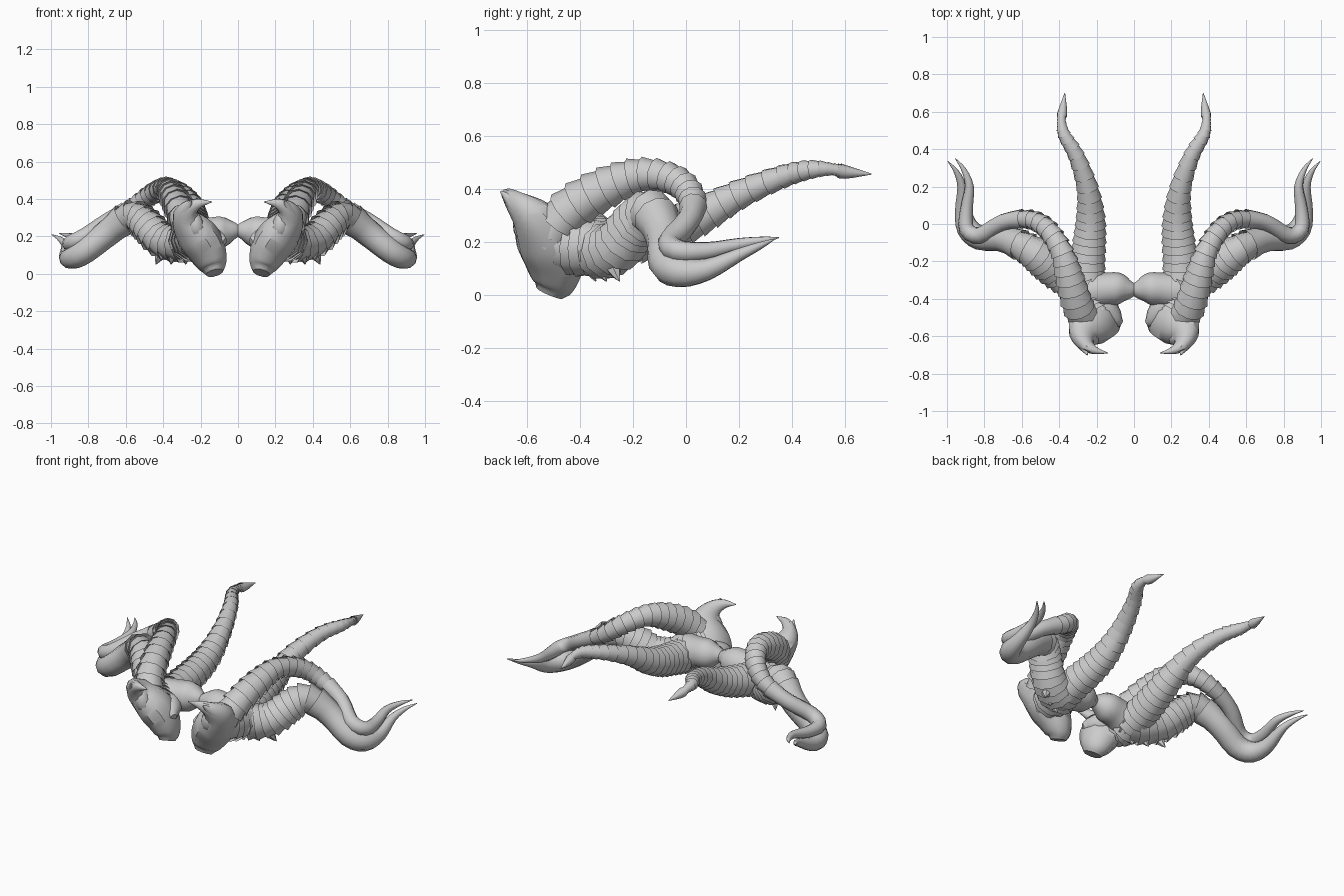
import bpy, bmesh, math
from mathutils import Vector


def spline(pts, steps):
    # smooth Catmull-Rom samples of (x, y, z, radius)
    p = [Vector(q) for q in pts]
    p = [2 * p[0] - p[1]] + p + [2 * p[-1] - p[-2]]
    out = []
    for i in range(1, len(p) - 2):
        a, b, c, d = p[i - 1:i + 3]
        for s in range(steps):
            t = s / steps
            out.append(0.5 * (2 * b + (c - a) * t + (2 * a - 5 * b + 4 * c - d) * t * t
                              + (3 * b - a - 3 * c + d) * t ** 3))
    out.append(p[-2])
    return out


def horn(name, pts, steps=3, ridge=0.0, ridge_end=1.0, sides=10, flat=1.0):
    # tapered tube with overlapping, saw-toothed growth rings, mirrored across x
    rings = spline(pts, steps)
    bm = bmesh.new()
    loops, side = [], None
    n = len(rings)
    for i, q in enumerate(rings):
        c = q.to_3d()
        r = max(q[3], 0.002)
        tan = (rings[min(i + 1, n - 1)].to_3d() - rings[max(i - 1, 0)].to_3d()).normalized()
        if side is None:
            side = tan.cross(Vector((0, 0, 1))).normalized()
        side = (side - tan * side.dot(tan)).normalized()
        up = side.cross(tan)
        radii = [(r, 0)]
        if ridge and i < n * ridge_end:
            radii = [(r * (1 - ridge), 0), (r * (1 + ridge), 0.2 * r)]
        for rr, back in radii:
            loop = []
            for k in range(sides):
                a = 2 * math.pi * k / sides
                loop.append(bm.verts.new(c - tan * back + side * (math.cos(a) * rr)
                                         + up * (math.sin(a) * rr * flat)))
            loops.append(loop)
    for a, b in zip(loops, loops[1:]):
        for k in range(sides):
            j = (k + 1) % sides
            bm.faces.new((a[k], a[j], b[j], b[k]))
    bm.faces.new(loops[0])
    bm.faces.new(loops[-1])
    bmesh.ops.recalc_face_normals(bm, faces=bm.faces)
    me = bpy.data.meshes.new(name)
    bm.to_mesh(me)
    bm.free()
    ob = bpy.data.objects.new(name, me)
    bpy.context.collection.objects.link(ob)
    ob.modifiers.new("mirror", 'MIRROR').use_mirror_merge = False
    bpy.ops.object.select_all(action='DESELECT')
    ob.select_set(True)
    bpy.context.view_layer.objects.active = ob
    bpy.ops.object.shade_smooth_by_angle(angle=math.radians(40))
    return ob


# long ringed horn sweeping backwards, ending in a spear tip
horn("rear_horn", [(.25, -.36, .17, .10), (.25, -.22, .20, .092), (.237, -.08, .24, .085),
                   (.232, .05, .295, .074), (.25, .20, .378, .056), (.31, .37, .447, .043),
                   (.375, .48, .473, .034), (.388, .56, .472, .022), (.382, .60, .463, .026),
                   (.37, .70, .455, .002)], ridge=.09, ridge_end=.85)

# upper side horn arching over, then sweeping outwards
horn("upper_side_horn", [(.25, -.52, .21, .07), (.30, -.44, .32, .08), (.345, -.29, .41, .075),
                         (.385, -.15, .455, .06), (.46, -.03, .425, .055), (.56, .025, .355, .05),
                         (.70, .01, .28, .045), (.82, -.06, .20, .045), (.895, -.03, .165, .042),
                         (.895, .08, .165, .034), (.88, .20, .19, .024), (.91, .29, .205, .014),
                         (.955, .35, .215, .002)], ridge=.11, ridge_end=.45)

# lower side horn, thick and heavily ringed at the root
horn("lower_side_horn", [(.24, -.35, .19, .10), (.32, -.31, .165, .10), (.42, -.25, .19, .092),
                         (.50, -.185, .27, .09), (.58, -.125, .305, .082), (.70, -.08, .215, .072),
                         (.82, -.075, .12, .067), (.89, -.02, .085, .06), (.915, .08, .095, .042),
                         (.92, .20, .15, .025), (.95, .28, .185, .014), (.995, .335, .21, .002)],
     ridge=.11, ridge_end=.4)

# broad front tusk with a flat foot and inward hooked tip
horn("front_tusk", [(.125, -.515, .005, .045), (.135, -.50, .05, .075), (.17, -.50, .13, .10),
                    (.22, -.525, .21, .105), (.27, -.58, .29, .075), (.26, -.64, .345, .043),
                    (.21, -.675, .375, .022), (.14, -.69, .385, .002)], steps=4, flat=1.22)
# outer prong of the hook
horn("front_prong", [(.27, -.57, .28, .06), (.275, -.63, .33, .042), (.25, -.70, .39, .003)])
# small drooping lobe on the tusk face
horn("tusk_lobe", [(.25, -.58, .34, .02), (.235, -.61, .29, .04), (.22, -.60, .23, .045),
                   (.21, -.57, .185, .015)])

# body joining the horns, pinched at the centre line
horn("centre_link", [(0, -.35, .23, .035), (.03, -.35, .23, .055), (.08, -.345, .225, .085),
                     (.15, -.35, .215, .09), (.22, -.36, .20, .10), (.30, -.38, .20, .09)])
# root mass beneath the arches
horn("horn_root", [(.17, -.52, .20, .05), (.22, -.46, .19, .095), (.26, -.38, .18, .11),
                   (.30, -.28, .18, .09), (.32, -.22, .17, .04)], ridge=.07)
# inner lobe beside the tusk
horn("inner_lobe", [(.07, -.53, .17, .02), (.10, -.51, .18, .045), (.15, -.45, .19, .065),
                    (.21, -.40, .20, .06)])

# thin spikes fanning out underneath the root
for i, (x, y, dx) in enumerate([(.28, -.37, 0), (.34, -.33, .01), (.40, -.28, .02)]):
    horn("root_spike_%d" % (i + 1), [(x, y, .14, .04), (x + dx, y + .01, .09, .025),
                                     (x + 2 * dx, y + .03, .05, .002)], steps=2, sides=6)
